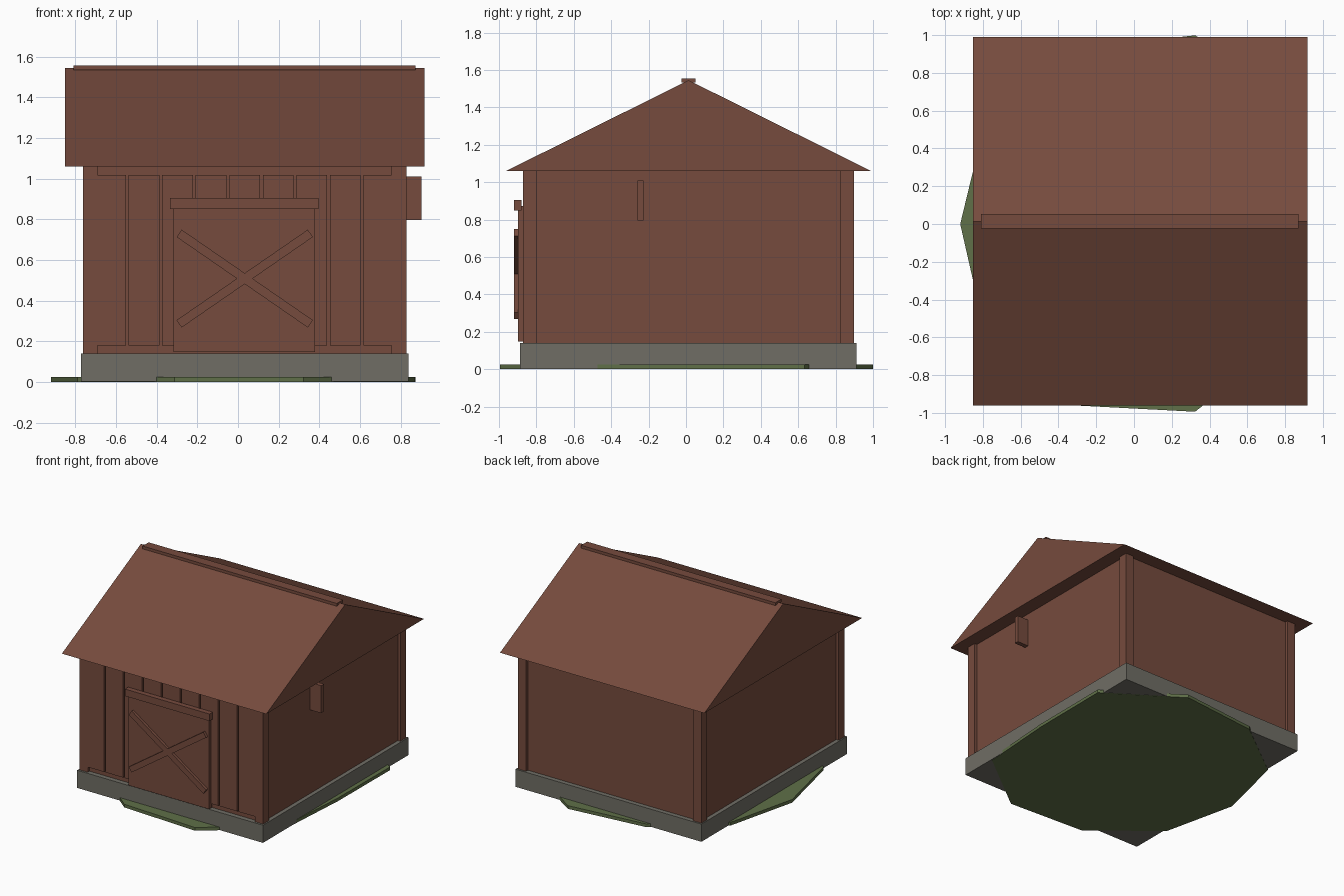
import bpy
import bmesh
import math
from mathutils import Matrix, Vector

cube = bpy.data.objects.get("Cube")
if cube:
    bpy.data.objects.remove(cube, do_unlink=True)


def make_material(name, rgb):
    mat = bpy.data.materials.new(name)
    mat.use_nodes = True
    color = (*rgb, 1.0)
    mat.diffuse_color = color
    mat.node_tree.nodes["Principled BSDF"].inputs["Base Color"].default_value = color
    return mat


wood = make_material("barn_brown", (0.18, 0.07, 0.047))
stone = make_material("stone_grey", (0.16, 0.155, 0.13))
grass = make_material("grass_green", (0.115, 0.16, 0.065))


def finish(name, bm, mat):
    bmesh.ops.recalc_face_normals(bm, faces=bm.faces)
    mesh = bpy.data.meshes.new(name)
    bm.to_mesh(mesh)
    bm.free()
    mesh.materials.append(mat)
    obj = bpy.data.objects.new(name, mesh)
    bpy.context.collection.objects.link(obj)
    return obj


def box(name, x, y, z, mat=wood):
    """Box from (min, max) ranges on each axis."""
    bm = bmesh.new()
    bmesh.ops.create_cube(bm, size=1)
    lo, hi = Vector((x[0], y[0], z[0])), Vector((x[1], y[1], z[1]))
    size = hi - lo
    bmesh.ops.transform(bm, matrix=Matrix.Translation((lo + hi) / 2)
                        @ Matrix.Diagonal((*size, 1)), verts=bm.verts)
    return finish(name, bm, mat)


def extrude_profile(name, points, offset, mat):
    bm = bmesh.new()
    face = bm.faces.new([bm.verts.new(p) for p in points])
    res = bmesh.ops.extrude_face_region(bm, geom=[face], use_keep_orig=True)
    moved = [v for v in res["geom"] if isinstance(v, bmesh.types.BMVert)]
    bmesh.ops.translate(bm, vec=offset, verts=moved)
    return finish(name, bm, mat)


# Grass patch: uneven ten-sided disc
radii = [0.87, 1.08, 1.05, 0.98, 0.967, 0.92, 0.976, 1.01, 1.045, 1.025]
ring = [(r * math.cos(i * math.tau / 10), r * math.sin(i * math.tau / 10), 0)
        for i, r in enumerate(radii)]
extrude_profile("grass_patch", ring, (0, 0, 0.025), grass)

# Stone foundation and recessed wall core
X0, X1, Y0, Y1 = -0.762, 0.828, -0.872, 0.898
FLOOR, EAVE = 0.14, 1.06
POST, RECESS = 0.072, 0.022
box("foundation", (-0.772, 0.838), (-0.888, 0.912), (0.002, FLOOR), stone)
box("wall_core", (X0 + RECESS, X1 - RECESS), (Y0 + RECESS, Y1 - RECESS),
    (FLOOR, EAVE))

# Corner posts
for side, px in (("right", X0), ("left", X1 - POST)):
    for end, py in (("front", Y0), ("back", Y1 - POST)):
        box(f"{end}_{side}_post", (px, px + POST), (py, py + POST), (FLOOR, EAVE))

# Front planks with narrow gaps
PITCH, GAP = 0.165, 0.014
edges = [X0 + POST] + [-0.545 + PITCH * i for i in range(8)] + [X1 - POST]
for i, (a, b) in enumerate(zip(edges, edges[1:])):
    left = a + (GAP / 2 if i > 0 else 0)
    right = b - (GAP / 2 if i < 8 else 0)
    box(f"front_plank_{i + 1}", (left, right), (Y0, Y0 + RECESS + 0.005),
        (0.18, 1.018))

# Sliding door, its rail and the crossed braces
box("door", (-0.317, 0.378), (-0.899, Y0 + 0.01), (0.147, 0.86))
box("door_rail", (-0.335, 0.397), (-0.92, -0.88), (0.85, 0.905))
box("door_rail_backing", (-0.317, 0.378), (-0.885, Y0), (0.855, 0.872))
for name, sign in (("rising_brace", 1), ("falling_brace", -1)):
    brace = box(name, (-0.392, 0.392), (-0.01, 0.011), (-0.022, 0.022))
    brace.location = (0.033, -0.91, 0.508)
    brace.rotation_euler.y = sign * math.radians(34.6)

# Small bracket board on the left wall
box("side_bracket", (X1 - RECESS - 0.005, 0.903), (-0.26, -0.226), (0.795, 1.01))

# Solid gable roof and ridge cap
gable = [(-0.852, -0.962, EAVE), (-0.852, 0.99, EAVE), (-0.852, 0.014, 1.545)]
extrude_profile("roof", gable, (1.77, 0, 0), wood)
box("ridge_cap", (-0.81, 0.872), (-0.023, 0.052), (1.533, 1.555))
